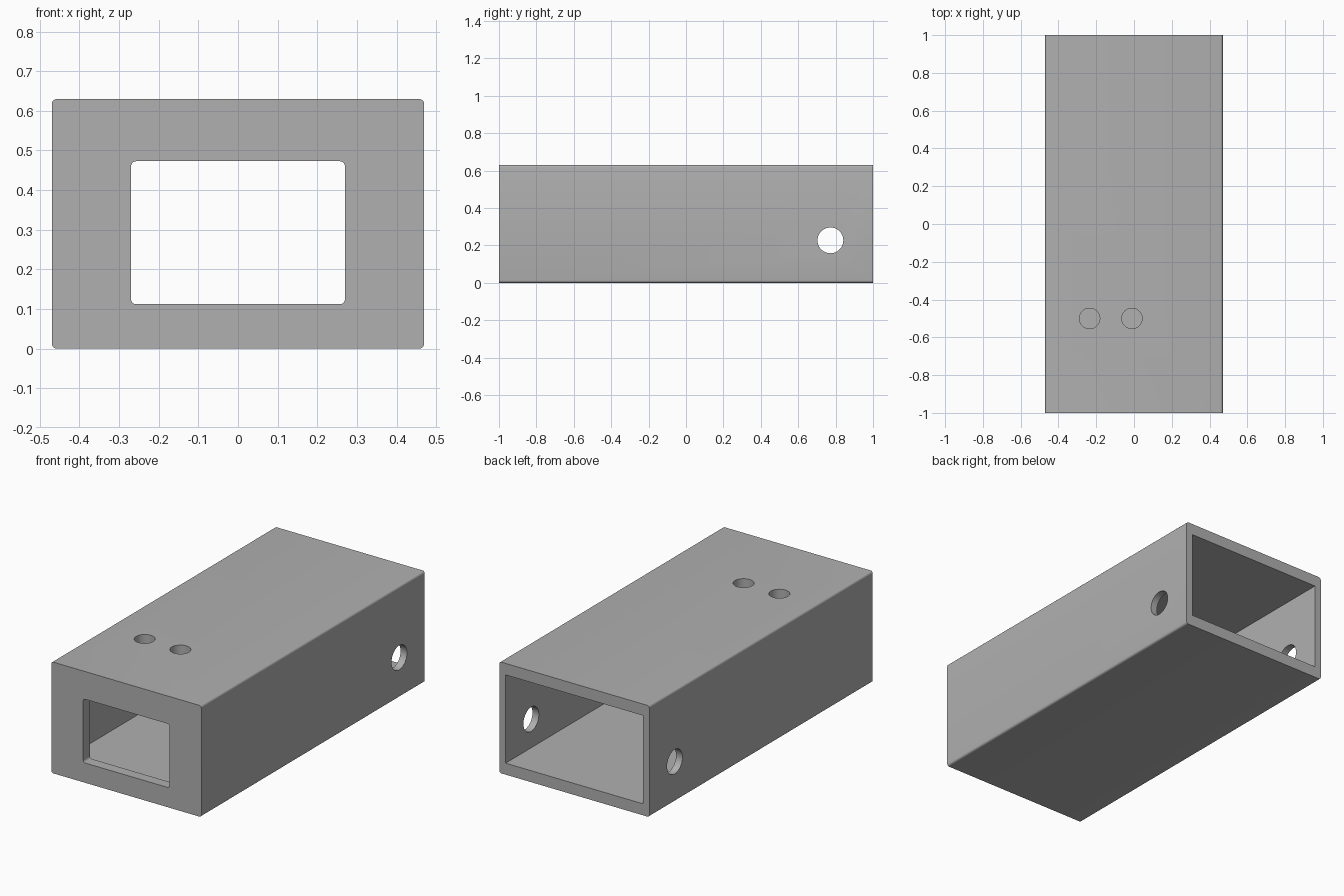
import bpy
import bmesh
from math import pi, radians
from mathutils import Matrix

cube = bpy.data.objects.get("Cube")
if cube:
    bpy.data.objects.remove(cube, do_unlink=True)

WIDTH, LENGTH, HEIGHT = 0.94, 2.0, 0.63
SIDE, DECK, FRONT = 0.04, 0.065, 0.06   # wall thicknesses

grey = bpy.data.materials.new("plain_grey")
grey.use_nodes = True
colour = (0.434, 0.434, 0.434, 1)
grey.diffuse_color = colour
grey.node_tree.nodes["Principled BSDF"].inputs["Base Color"].default_value = colour


def to_object(name, bm):
    mesh = bpy.data.meshes.new(name)
    bm.to_mesh(mesh)
    bm.free()
    obj = bpy.data.objects.new(name, mesh)
    bpy.context.collection.objects.link(obj)
    mesh.materials.append(grey)
    return obj


def box(name, x, y, z, radius=0):
    """Box over three ranges, with its lengthwise edges rounded."""
    bm = bmesh.new()
    bmesh.ops.create_cube(bm, size=1)
    for v in bm.verts:
        v.co = [r[0] if c < 0 else r[1] for c, r in zip(v.co, (x, y, z))]
    if radius:
        along = [e for e in bm.edges
                 if abs(e.verts[0].co.y - e.verts[1].co.y) > 0.01]
        bmesh.ops.bevel(bm, geom=along, offset=radius, segments=5,
                        profile=0.5, affect='EDGES')
    return to_object(name, bm)


def drill(name, centre, radius, depth, turn=0):
    """Cylinder along z, or along x when turned about y."""
    bm = bmesh.new()
    bmesh.ops.create_cone(bm, cap_ends=True, segments=48, radius1=radius,
                          radius2=radius, depth=depth,
                          matrix=Matrix.Translation(centre) @ Matrix.Rotation(turn, 4, 'Y'))
    return to_object(name, bm)


# Outer shell with softly rounded long edges
housing = box("housing", (-WIDTH / 2, WIDTH / 2), (-LENGTH / 2, LENGTH / 2),
              (0, HEIGHT), 0.013)

# Cavity open at the back, front window, cross hole and two top holes
cutters = [
    box("cavity_cutter", (SIDE - WIDTH / 2, WIDTH / 2 - SIDE),
        (FRONT - LENGTH / 2, LENGTH), (DECK, HEIGHT - DECK)),
    box("window_cutter", (-0.27, 0.27), (-1.2, -0.8), (0.112, 0.473), 0.013),
    drill("cross_hole_cutter", (0, 0.772, 0.227), 0.069, 2, pi / 2),
]
for x in (-0.235, -0.011):
    cutters.append(drill("top_hole_cutter", (x, -0.5, HEIGHT), 0.054, 0.3))

for cutter in cutters:
    cutter.hide_render = True
    cut = housing.modifiers.new(cutter.name, 'BOOLEAN')
    cut.operation = 'DIFFERENCE'
    cut.solver = 'EXACT'
    cut.object = cutter

# Keep the finished cut mesh and drop the cutters
graph = bpy.context.evaluated_depsgraph_get()
finished = bpy.data.meshes.new_from_object(housing.evaluated_get(graph))
housing.modifiers.clear()
housing.data = finished
for cutter in cutters:
    bpy.data.objects.remove(cutter, do_unlink=True)

# Smooth the rounded edges and hole walls, keep the corners crisp
bpy.ops.object.select_all(action='DESELECT')
housing.select_set(True)
bpy.context.view_layer.objects.active = housing
bpy.ops.object.shade_smooth_by_angle(angle=radians(30))
